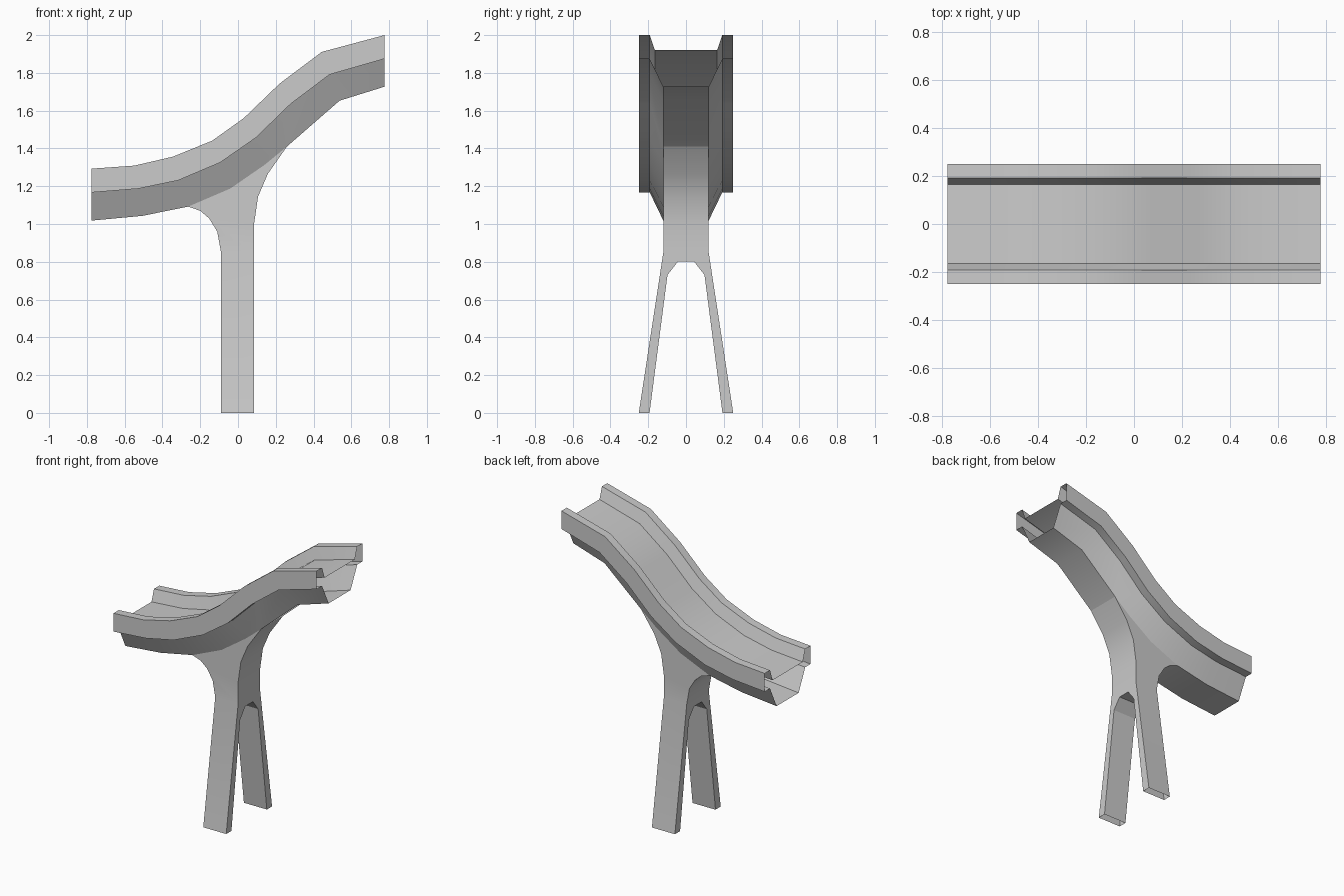
import bpy, bmesh, math
from mathutils import Vector

if "Cube" in bpy.data.objects:
    bpy.data.objects.remove(bpy.data.objects["Cube"])

# Side paths (x, z) along the track: rail top, rail underside, belly
TOP = [(-.776, 1.293), (-.549, 1.309), (-.343, 1.357), (-.137, 1.441),
       (.03, 1.56), (.22, 1.743), (.443, 1.911), (.776, 2.0)]
MID = [(-.776, 1.167), (-.528, 1.187), (-.317, 1.231), (-.095, 1.325),
       (.095, 1.457), (.28, 1.637), (.485, 1.791), (.776, 1.875)]
LOW = [(-.776, 1.018), (-.507, 1.043), (-.264, 1.092), (-.042, 1.187),
       (.142, 1.314), (.259, 1.41), (.538, 1.653), (.776, 1.727)]
JOIN = (2, 5)        # stations between which the pillar opens into the deck
BELLY = .12          # half width of belly and pillar


def finish(name, bm):
    bmesh.ops.remove_doubles(bm, verts=bm.verts, dist=1e-4)
    bmesh.ops.recalc_face_normals(bm, faces=bm.faces)
    me = bpy.data.meshes.new(name)
    bm.to_mesh(me)
    bm.free()
    ob = bpy.data.objects.new(name, me)
    bpy.context.collection.objects.link(ob)
    bpy.ops.object.select_all(action='DESELECT')
    ob.select_set(True)
    bpy.context.view_layer.objects.active = ob
    bpy.ops.object.shade_smooth_by_angle(angle=math.radians(30))
    return ob


def face(bm, pts):
    bm.faces.new([bm.verts.new(p) for p in pts])


# Track deck: hollow channel section swept along the paths, open at both ends
def section(i):
    t, m, l = (Vector((p[i][0], 0, p[i][1])) for p in (TOP, MID, LOW))
    floor = t.lerp(m, .63)
    floor_end = 0 < i < len(TOP) - 1
    half = [(floor, .165), (t, .192), (t, .25), (m, .25), (m, .192), (l, BELLY)]
    right = [(p.x, y, p.z) for p, y in half]
    return right + [(x, -y, z) for x, y, z in reversed(right)]


bm = bmesh.new()
for i in range(len(TOP) - 1):
    a, b = section(i), section(i + 1)
    n = len(a)
    for k in range(n):
        if k == 5 and JOIN[0] <= i < JOIN[1]:
            continue                      # belly open above the pillar
        j = (k + 1) % n
        face(bm, [a[k], a[j], b[j], b[k]])
finish("track_deck", bm)

# Pillar: flared head above two splayed legs
LEFT = [(-.09, .85), (-.11, .96), (-.153, 1.03), (-.2, 1.07), LOW[2]]
RIGHT = [(.085, .85), (.085, 1.0), (.106, 1.145), (.158, 1.266), LOW[5]]
x0, x1 = LEFT[0][0], RIGHT[0][0]
bm = bmesh.new()
for s in (-1, 1):
    # head cheeks and outer leg faces
    face(bm, [(x, s * BELLY, z) for x, z in LEFT + LOW[3:5] + RIGHT[::-1]])
    face(bm, [(x0, s * BELLY, .85), (x1, s * BELLY, .85),
              (x1, s * .25, 0), (x0, s * .25, 0)])
for side in (LEFT, RIGHT):
    # curved ends of the head
    for (xa, za), (xb, zb) in zip(side, side[1:]):
        face(bm, [(xa, -BELLY, za), (xa, BELLY, za), (xb, BELLY, zb), (xb, -BELLY, zb)])
# leg arch, open feet
arch = [(-.193, 0), (-.098, .73), (-.042, .802), (.042, .802), (.098, .73), (.193, 0)]
outline = [(-BELLY, .85), (-.25, 0)] + arch + [(.25, 0), (BELLY, .85)]
for x in (x0, x1):
    face(bm, [(x, y, z) for y, z in outline])
for (ya, za), (yb, zb) in zip(arch, arch[1:]):
    face(bm, [(x0, ya, za), (x1, ya, za), (x1, yb, zb), (x0, yb, zb)])
finish("pillar", bm)
